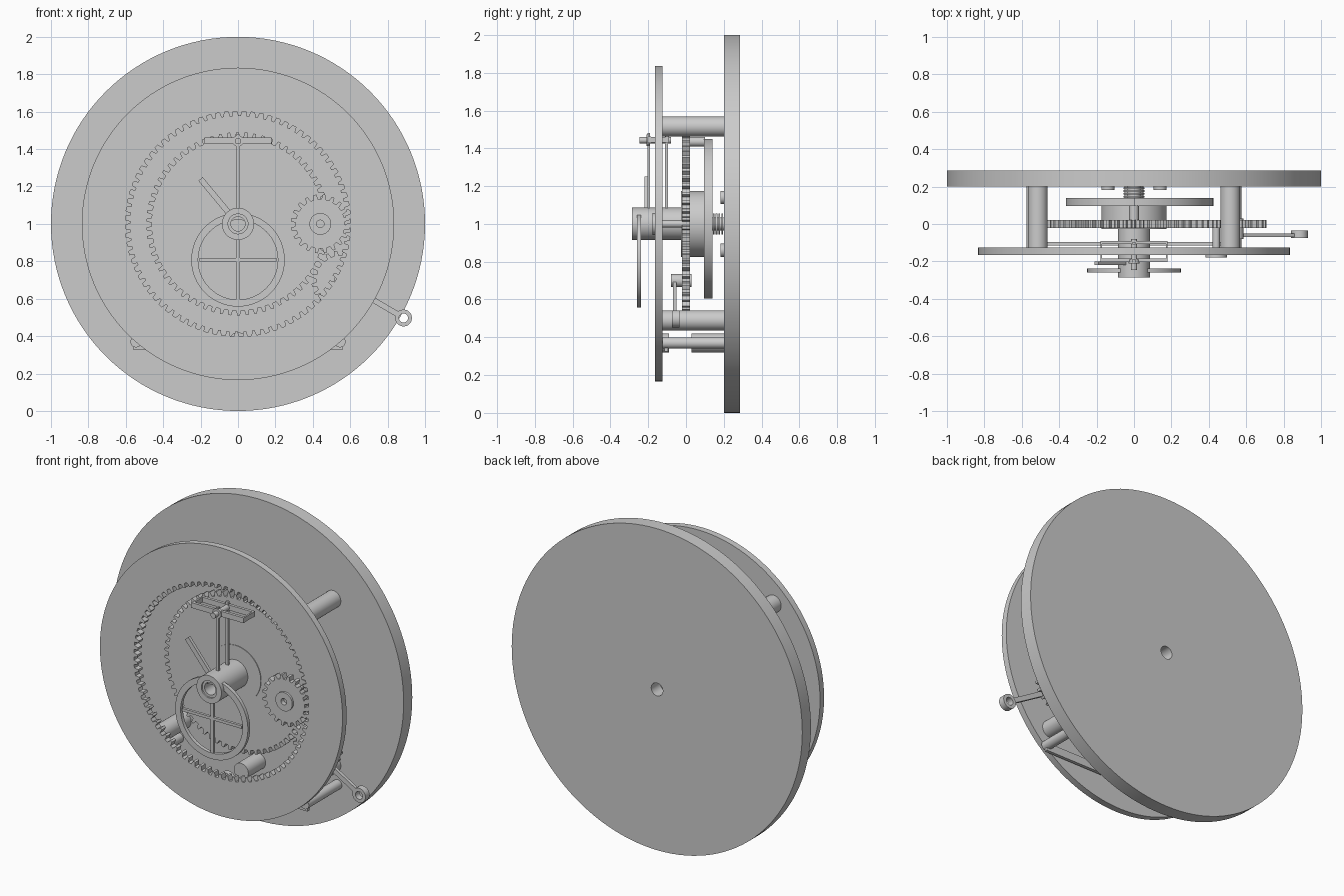
import bpy, math
from math import sin, cos, pi

if "Cube" in bpy.data.objects:
    bpy.data.objects.remove(bpy.data.objects["Cube"])


# Profiles are drawn in the front plane (x, z) and extruded along y
def circle(cx, cz, r, n=48):
    return [(cx + r * cos(2 * pi * i / n), cz + r * sin(2 * pi * i / n)) for i in range(n)]


def gear(cx, cz, root, tip, teeth, phase=0.0):
    pts = []
    for i in range(teeth):
        for f, r in ((0.0, root), (0.28, root), (0.42, tip), (0.72, tip), (0.86, root)):
            a = 2 * pi * (i + f) / teeth + phase
            pts.append((cx + r * cos(a), cz + r * sin(a)))
    return pts


def bar(x0, z0, x1, z1, w):
    l = math.hypot(x1 - x0, z1 - z0)
    nx, nz = -(z1 - z0) / l * w / 2, (x1 - x0) / l * w / 2
    return [(x0 + nx, z0 + nz), (x0 - nx, z0 - nz), (x1 - nx, z1 - nz), (x1 + nx, z1 + nz)]


def plate(name, loops, y0, y1):
    cu = bpy.data.curves.new(name, 'CURVE')
    cu.dimensions = '2D'
    cu.fill_mode = 'BOTH'
    cu.extrude = (y1 - y0) / 2
    for loop in loops:
        s = cu.splines.new('POLY')
        s.points.add(len(loop) - 1)
        for p, (x, z) in zip(s.points, loop):
            p.co = (x, z, 0, 1)
        s.use_cyclic_u = True
    ob = bpy.data.objects.new(name, cu)
    bpy.context.collection.objects.link(ob)
    ob.rotation_euler = (pi / 2, 0, 0)
    ob.location = (0, (y0 + y1) / 2, 0)
    bpy.ops.object.select_all(action='DESELECT')
    ob.select_set(True)
    bpy.context.view_layer.objects.active = ob
    bpy.ops.object.convert(target='MESH')
    bpy.ops.object.shade_smooth_by_angle(angle=math.radians(20))
    return bpy.context.object


# Back disc and front plate with internal teeth
plate("back_disc", [circle(0, 1, 1, 128), circle(0, 1, 0.04)], 0.2, 0.285)
plate("front_plate", [circle(0, 1, 0.835, 128), gear(0, 1, 0.602, 0.576, 80, 0.02)], -0.165, -0.125)

# Pillars between the plates
for sx in (-1, 1):
    for z in (1.515, 0.49):
        plate("pillar", [circle(sx * 0.515, z, 0.053)], -0.125, 0.2)
    plate("thin_pillar", [circle(sx * 0.545, 0.37, 0.03)], -0.125, 0.2)
plate("bottom_strip", [bar(-0.56, 0.35, 0.56, 0.35, 0.05)], -0.115, -0.095)
plate("bottom_stud", [circle(0, 0.37, 0.05)], 0.03, 0.2)
plate("bottom_stud_cap", [circle(0, 0.37, 0.05)], -0.125, -0.09)

# Main wheel, drum and central arbor
plate("main_wheel", [gear(0, 1, 0.463, 0.49, 66), circle(0, 1, 0.12)], -0.022, 0.022)
plate("drum", [circle(0, 1, 0.175, 64)], -0.026, 0.1)
plate("drum_collar", [circle(0, 1, 0.14)], 0.1, 0.14)
plate("arbor", [circle(0, 1, 0.035)], 0.14, 0.2)
for i in range(4):
    plate("arbor_ring", [circle(0, 1, 0.055)], 0.142 + i * 0.015, 0.151 + i * 0.015)
for sx in (-1, 1):
    for sz in (-1, 1):
        plate("disc_boss", [circle(sx * 0.14, 1 + sz * 0.14, 0.035)], 0.183, 0.2)

# Flat spiral spring behind the wheel
outer, inner = [], []
for i in range(121):
    t = i / 120
    a = pi / 2 + 2 * pi * 1.6 * (t - 1)
    r = 0.13 + 0.32 * t ** 0.5
    outer.append((r * cos(a), 1 + r * sin(a)))
    inner.append(((r - 0.025) * cos(a), 1 + (r - 0.025) * sin(a)))
plate("spiral_spring", [outer + inner[::-1]], 0.095, 0.14)
plate("spring_pin", [circle(0, 1.435, 0.026)], 0.02, 0.1)

# Planet gear running in the front plate
plate("planet_gear", [gear(0.44, 1, 0.132, 0.158, 20), circle(0.44, 1, 0.02)], -0.165, -0.125)
plate("planet_hub", [circle(0.44, 1, 0.058), circle(0.44, 1, 0.02)], -0.178, -0.165)
plate("planet_arbor", [circle(0.44, 1, 0.02)], -0.15, -0.02)

# Winding gear and lever with ring end
plate("side_gear", [gear(0.55, 0.7, 0.132, 0.158, 20)], -0.022, 0.022)
plate("side_arbor", [circle(0.55, 0.7, 0.035)], -0.08, 0.03)
plate("lever", [bar(0.55, 0.695, 0.852, 0.518, 0.03)], -0.07, -0.05)
plate("lever_ring", [circle(0.885, 0.497, 0.045), circle(0.885, 0.497, 0.024)], -0.075, -0.035)

# Central tube
plate("center_tube", [circle(0, 1, 0.086), circle(0, 1, 0.053)], -0.285, -0.02)
plate("inner_tube", [circle(0, 1, 0.053), circle(0, 1, 0.038)], -0.275, -0.02)

# Ring-shaped hand with cross spokes
plate("ring_hand", [circle(0, 0.808, 0.25, 64), circle(0, 0.808, 0.213, 64)], -0.26, -0.237)
plate("ring_hand_upright", [bar(0, 0.92, 0, 0.585, 0.02)], -0.257, -0.24)
plate("ring_hand_spoke", [bar(-0.205, 0.808, 0.205, 0.808, 0.018)], -0.257, -0.24)

# Short slanted hand
plate("short_hand", [bar(-0.05, 1.06, -0.2, 1.24, 0.03)], -0.22, -0.2)

# Twin upright hand with crossbars at the top
for y in (-0.205, -0.11):
    plate("upright_hand", [bar(0, 1.07, 0, 1.48, 0.018)], y, y + 0.015)
    plate("crossbar", [bar(-0.18, 1.445, 0.18, 1.445, 0.033)], y + 0.002, y + 0.02)
plate("crossbar_pin", [circle(0, 1.443, 0.017)], -0.245, -0.08)
plate("crossbar_eye", [circle(0, 1.443, 0.03)], -0.21, -0.19)
for sx in (-1, 1):
    plate("crossbar_end", [bar(sx * 0.17, 1.445, sx * 0.18, 1.445, 0.03)], -0.2, -0.1)
